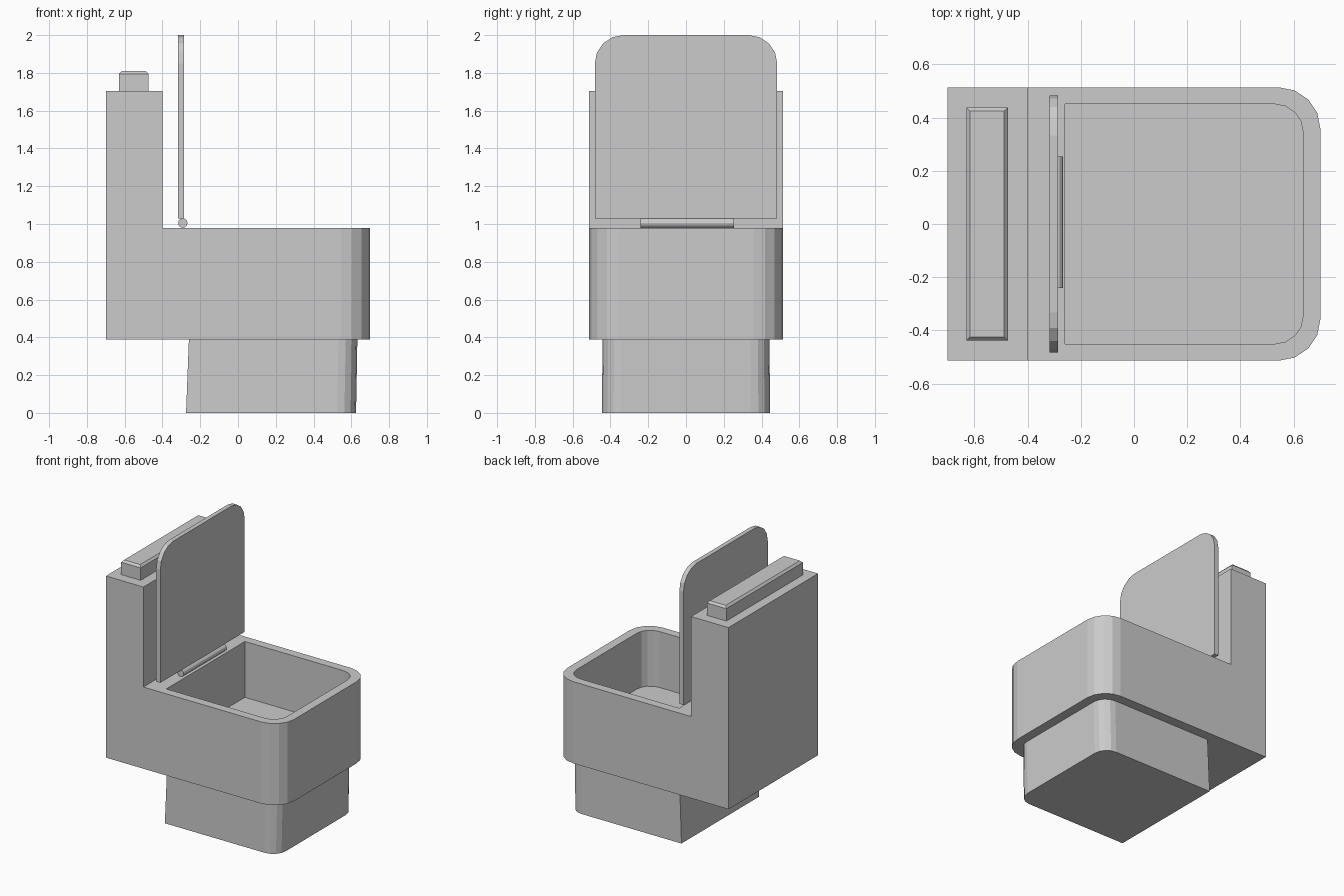
import bpy, bmesh, math
from mathutils import Vector

if "Cube" in bpy.data.objects:
    bpy.data.objects.remove(bpy.data.objects["Cube"])


def outline(back, front, half, radius, segs=4):
    """U-shaped outline: square corners at the back, rounded at the front."""
    pts = [(back, -half)]
    for cy, start in ((-half + radius, -90), (half - radius, 0)):
        for i in range(segs + 1):
            a = math.radians(start + 90 * i / segs)
            pts.append((front - radius + radius * math.cos(a), cy + radius * math.sin(a)))
    return pts + [(back, half)]


def loft(bm, rings):
    """Skin a stack of equal-sized rings and cap both ends."""
    loops = [[bm.verts.new(p) for p in ring] for ring in rings]
    n = len(loops[0])
    for a, b in zip(loops, loops[1:]):
        for i in range(n):
            j = (i + 1) % n
            bm.faces.new((a[i], a[j], b[j], b[i]))
    bm.faces.new(loops[0][::-1])
    bm.faces.new(loops[-1])
    bm.normal_update()


def finish(bm, name):
    bmesh.ops.recalc_face_normals(bm, faces=bm.faces[:])
    mesh = bpy.data.meshes.new(name)
    bm.to_mesh(mesh)
    bm.free()
    obj = bpy.data.objects.new(name, mesh)
    bpy.context.collection.objects.link(obj)
    return obj


def extrude_toward(bm, test, offset):
    face = next(f for f in bm.faces if test(f))
    new = bmesh.ops.extrude_discrete_faces(bm, faces=[face])["faces"][0]
    bmesh.ops.translate(bm, verts=new.verts[:], vec=offset)
    bm.normal_update()


# Bowl: pedestal, flared body, rim and hollow basin in one skin
bm = bmesh.new()
sections = [
    ((-0.275, 0.625, 0.445, 0.10), 0.0),
    ((-0.26, 0.632, 0.442, 0.10), 0.388),
    ((-0.40, 0.70, 0.513, 0.155), 0.388),
    ((-0.40, 0.70, 0.513, 0.155), 0.98),
    ((-0.26, 0.635, 0.45, 0.105), 0.98),
    ((-0.26, 0.635, 0.45, 0.105), 0.575),
]
loft(bm, [[(x, y, z) for x, y in outline(*args)] for args, z in sections])

# Tank: pulled out of the back of the body, then upward
extrude_toward(bm, lambda f: all(abs(v.co.x + 0.40) < 1e-4 for v in f.verts),
               Vector((-0.30, 0, 0)))
extrude_toward(bm, lambda f: all(v.co.x < -0.39 and v.co.z > 0.97 for v in f.verts),
               Vector((0, 0, 0.725)))
finish(bm, "bowl_and_tank")

# Raised tank cap with chamfered top
bm = bmesh.new()
cap = []
for inset, z in ((0, 1.705), (0, 1.795), (0.014, 1.81)):
    x0, x1, h = -0.63 + inset, -0.474 - inset, 0.438 - inset
    cap.append([(x0, -h, z), (x1, -h, z), (x1, h, z), (x0, h, z)])
loft(bm, cap)
finish(bm, "tank_cap")

# Upright lid with rounded top corners
bm = bmesh.new()
profile = outline(1.03, 2.0, 0.483, 0.15)
loft(bm, [[(x, y, z) for z, y in profile] for x in (-0.318, -0.285)])
finish(bm, "seat_lid")

# Hinge rod
bm = bmesh.new()
ring = [(math.cos(2 * math.pi * i / 12) * 0.025 - 0.292,
         math.sin(2 * math.pi * i / 12) * 0.025 + 1.005) for i in range(12)]
loft(bm, [[(x, y, z) for x, z in ring] for y in (-0.24, 0.253)])
finish(bm, "hinge_rod")
